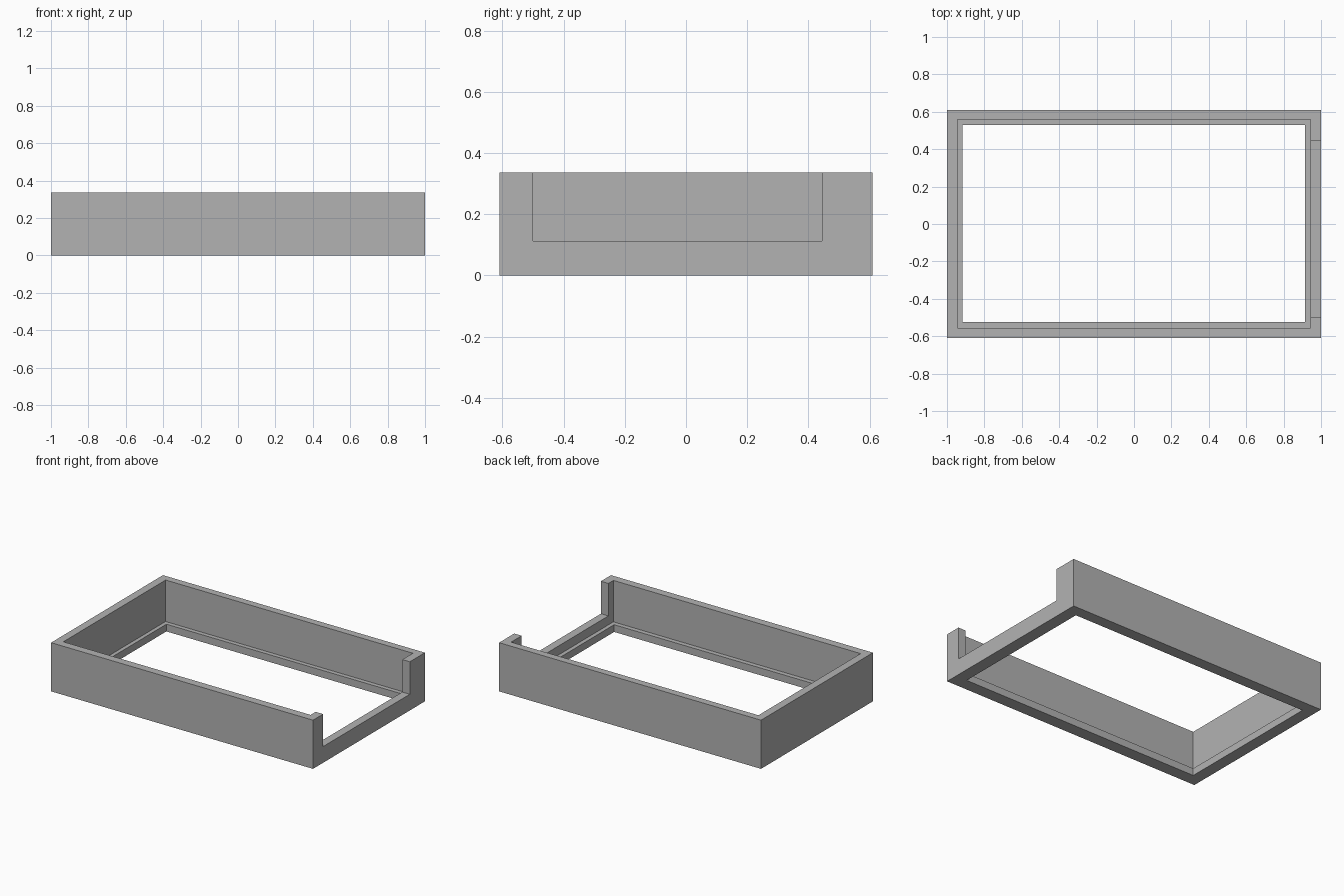
import bpy

cube = bpy.data.objects.get("Cube")
if cube:
    bpy.data.objects.remove(cube, do_unlink=True)

grey = bpy.data.materials.new("plain grey")
grey.use_nodes = True
colour = (0.45, 0.45, 0.45, 1)
grey.diffuse_color = colour
grey.node_tree.nodes["Principled BSDF"].inputs["Base Color"].default_value = colour


def box(name, x, y, z):
    """Box spanning the (low, high) pairs given for each axis."""
    bpy.ops.mesh.primitive_cube_add(size=1)
    ob = bpy.context.object
    ob.name = ob.data.name = name
    for v in ob.data.vertices:
        v.co = [lo if c < 0 else hi for c, (lo, hi) in zip(v.co, (x, y, z))]
    ob.data.materials.append(grey)
    return ob


def cut(target, cutter):
    """Subtract the cutter from the target, then discard it."""
    cutter.hide_render = True
    mod = target.modifiers.new(cutter.name, 'BOOLEAN')
    mod.operation = 'DIFFERENCE'
    mod.solver = 'EXACT'
    mod.object = cutter
    bpy.context.view_layer.objects.active = target
    bpy.ops.object.modifier_apply(modifier=mod.name)
    bpy.data.objects.remove(cutter, do_unlink=True)


# Outer block of the open tray
frame = box("tray_frame", (-1, 1), (-0.61, 0.61), (0, 0.336))

# Pocket between the walls, leaving a thin ledge at the base
cut(frame, box("wall_pocket", (-0.945, 0.943), (-0.555, 0.56), (0.05, 0.5)))

# Opening through the floor, inside the ledge
cut(frame, box("floor_opening", (-0.918, 0.915), (-0.523, 0.53), (-0.2, 0.2)))

# Wide notch in the left wall, slightly off centre
cut(frame, box("side_notch", (0.8, 1.2), (-0.5, 0.445), (0.112, 0.5)))
